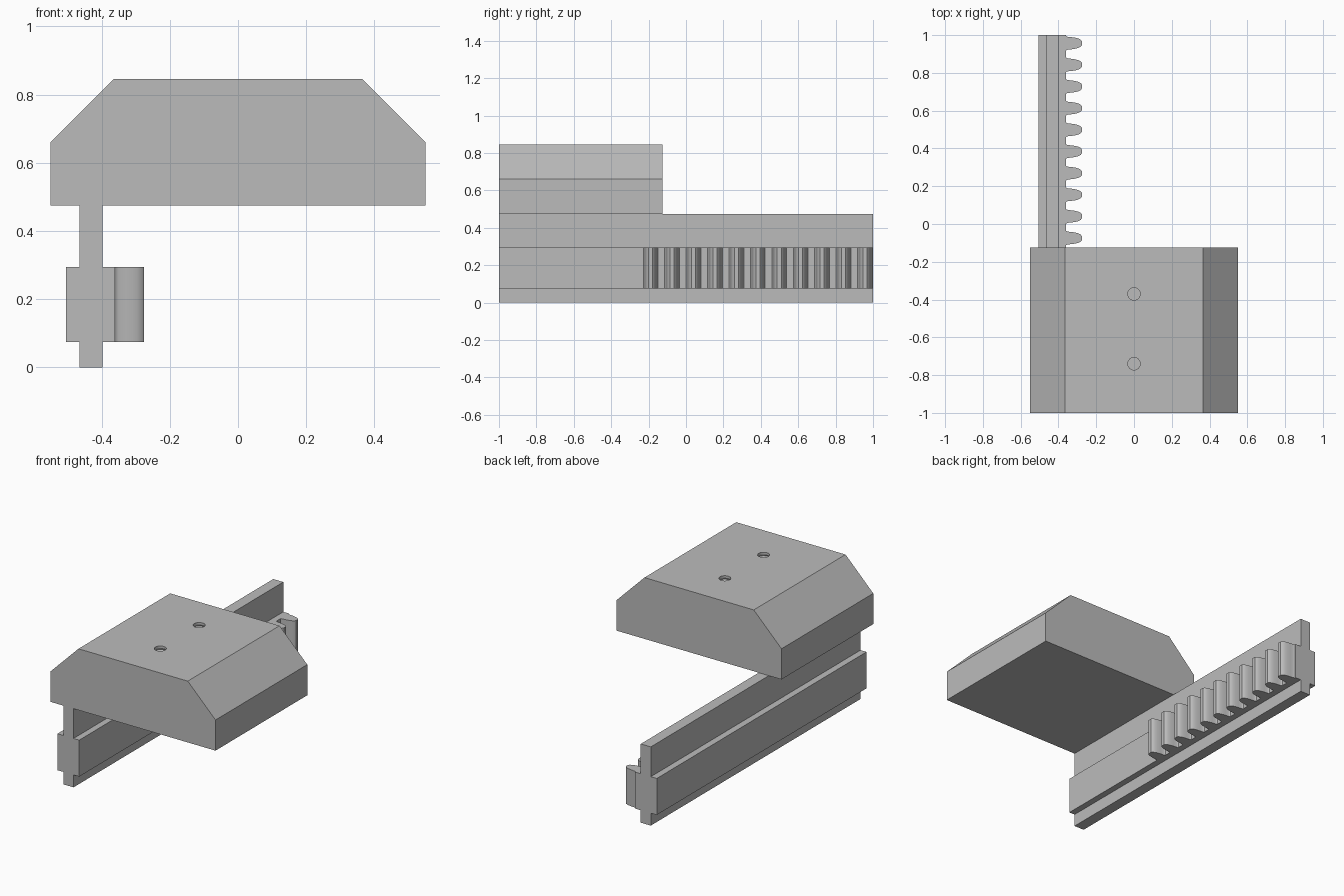
import bpy
import bmesh
import math

cube = bpy.data.objects.get("Cube")
if cube:
    bpy.data.objects.remove(cube, do_unlink=True)

grey = bpy.data.materials.new("plain grey")
grey.use_nodes = True
COLOUR = (0.5, 0.5, 0.5, 1)
grey.diffuse_color = COLOUR
grey.node_tree.nodes["Principled BSDF"].inputs["Base Color"].default_value = COLOUR


def finish(name, bm):
    """Turn a bmesh into a named grey object."""
    bmesh.ops.recalc_face_normals(bm, faces=bm.faces)
    mesh = bpy.data.meshes.new(name)
    bm.to_mesh(mesh)
    bm.free()
    mesh.materials.append(grey)
    obj = bpy.data.objects.new(name, mesh)
    bpy.context.collection.objects.link(obj)
    return obj


def extrude(name, points, vector):
    """Extrude a closed outline of 3D points along a vector."""
    bm = bmesh.new()
    face = bm.faces.new([bm.verts.new(p) for p in points])
    result = bmesh.ops.extrude_face_region(bm, geom=[face], use_keep_orig=True)
    moved = [v for v in result["geom"] if isinstance(v, bmesh.types.BMVert)]
    bmesh.ops.translate(bm, verts=moved, vec=vector)
    return finish(name, bm)


def select_only(obj):
    bpy.ops.object.select_all(action="DESELECT")
    obj.select_set(True)
    bpy.context.view_layer.objects.active = obj


FRONT, BACK, BLOCK_BACK = -1.0, 1.0, -0.125
BAND_LOW, BAND_HIGH = 0.075, 0.295
BLOCK_LOW, BLOCK_HIGH = 0.475, 0.845

# Mounting block with chamfered upper edges
half = [(0.55, BLOCK_LOW), (0.55, 0.66), (0.365, BLOCK_HIGH)]
outline = half + [(-x, z) for x, z in reversed(half)]
block = extrude("mounting_block", [(x, FRONT, z) for x, z in outline],
                (0, BLOCK_BACK - FRONT, 0))

# Two threaded screw holes, cut by a ridged shaft
RADIUS, GROOVE, STEP, SIDES = 0.033, 0.04, 0.012, 24
for number, y in enumerate((-0.37, -0.74), 1):
    bm = bmesh.new()
    rings = []
    for i in range(18):
        r = GROOVE if i % 2 and i > 1 else RADIUS
        z = BLOCK_HIGH + STEP - i * STEP
        rings.append([bm.verts.new((r * math.cos(a), y + r * math.sin(a), z))
                      for a in (math.tau * k / SIDES for k in range(SIDES))])
    for upper, lower in zip(rings, rings[1:]):
        for k in range(SIDES):
            n = (k + 1) % SIDES
            bm.faces.new((upper[k], upper[n], lower[n], lower[k]))
    bm.faces.new(rings[0])
    bm.faces.new(rings[-1])
    cutter = finish(f"screw_hole_cutter_{number}", bm)
    cutter.hide_render = True
    cutter.hide_set(True)
    cut = block.modifiers.new(f"screw_hole_{number}", "BOOLEAN")
    cut.operation = "DIFFERENCE"
    cut.solver = "EXACT"
    cut.object = cutter
    select_only(block)
    bpy.ops.object.modifier_apply(modifier=cut.name)
    bpy.data.objects.remove(cutter, do_unlink=True)

# Long rail with a thicker middle band
rail = [(-0.465, 0), (-0.398, 0), (-0.398, BAND_LOW), (-0.36, BAND_LOW),
        (-0.36, BAND_HIGH), (-0.398, BAND_HIGH), (-0.398, BLOCK_LOW),
        (-0.465, BLOCK_LOW), (-0.465, BAND_HIGH), (-0.505, BAND_HIGH),
        (-0.505, BAND_LOW), (-0.465, BAND_LOW)]
extrude("rail", [(x, FRONT, z) for x, z in rail], (0, BACK - FRONT, 0))

# Rack teeth with filleted roots and rounded tips
TEETH, PITCH, LAST = 11, 0.1146, 0.957
flank = [(-0.362, 0.042), (-0.358, 0.037), (-0.35, 0.034), (-0.33, 0.032),
         (-0.31, 0.029), (-0.295, 0.025), (-0.283, 0.019), (-0.276, 0.011)]
tooth = flank + [(x, -y) for x, y in reversed(flank)]
for i in range(TEETH):
    centre = LAST - i * PITCH
    obj = extrude(f"rack_tooth_{i + 1}", [(x, centre + y, BAND_LOW) for x, y in tooth],
                  (0, 0, BAND_HIGH - BAND_LOW))
    select_only(obj)
    bpy.ops.object.shade_smooth_by_angle(angle=math.radians(40))
